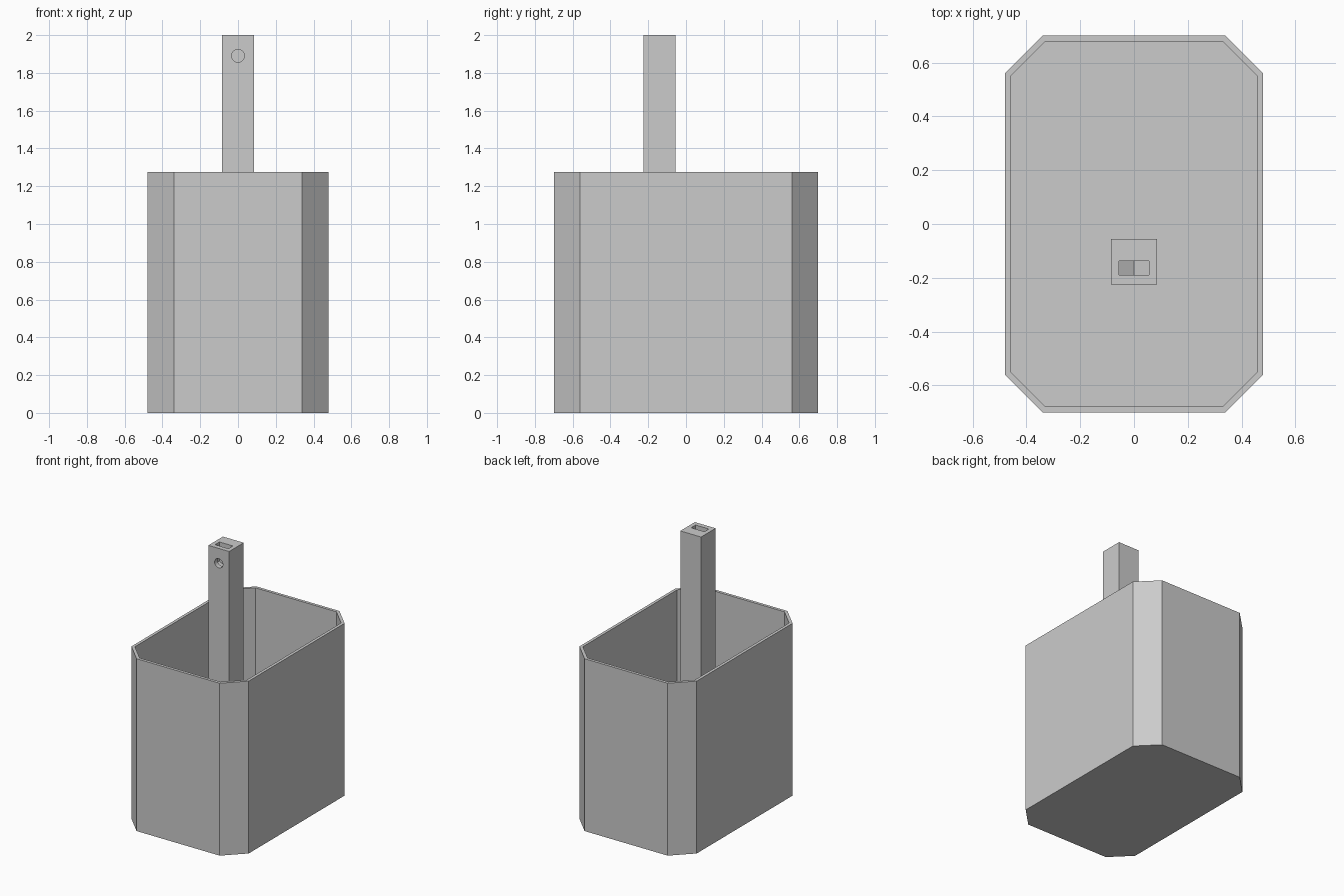
import bpy, bmesh, math
from mathutils import Vector

cube = bpy.data.objects.get("Cube")
if cube:
    bpy.data.objects.remove(cube, do_unlink=True)

gray = bpy.data.materials.new("plain gray")
gray.use_nodes = True
color = (0.6, 0.6, 0.6, 1)
gray.diffuse_color = color
gray.node_tree.nodes["Principled BSDF"].inputs["Base Color"].default_value = color

WALL = 0.022
HEIGHT = 1.275
HOLE_Z = 1.89


def make_object(name, bm):
    bmesh.ops.recalc_face_normals(bm, faces=bm.faces)
    mesh = bpy.data.meshes.new(name)
    bm.to_mesh(mesh)
    bm.free()
    mesh.materials.append(gray)
    obj = bpy.data.objects.new(name, mesh)
    bpy.context.collection.objects.link(obj)
    return obj


def extrude(bm, points, direction):
    """Extrude a closed outline into a solid; return its end face."""
    base = bm.faces.new([bm.verts.new(p) for p in points])
    start = base.copy()
    result = bmesh.ops.extrude_face_region(bm, geom=[start])
    bmesh.ops.translate(bm, vec=direction,
                        verts=[g for g in result["geom"] if isinstance(g, bmesh.types.BMVert)])
    if start.is_valid:
        bm.faces.remove(start)
    bmesh.ops.remove_doubles(bm, verts=bm.verts, dist=1e-5)
    return next(g for g in result["geom"] if isinstance(g, bmesh.types.BMFace))


def polygon_y(sides, radius, y, z):
    """Regular polygon facing along y with a corner at the bottom."""
    return [Vector((radius * math.sin(math.tau * i / sides), y,
                    z - radius * math.cos(math.tau * i / sides))) for i in range(sides)]


# Open tub: chamfered rectangle with a recessed interior
x, y, c = 0.48, 0.70, 0.14
outline = [(x, y - c), (x - c, y), (c - x, y), (-x, y - c),
           (-x, c - y), (c - x, -y), (x - c, -y), (x, c - y)]
bm = bmesh.new()
top = extrude(bm, [(px, py, 0) for px, py in outline], (0, 0, HEIGHT))
bmesh.ops.recalc_face_normals(bm, faces=bm.faces)
bmesh.ops.inset_region(bm, faces=[top], thickness=WALL, use_even_offset=True)
inner = bmesh.ops.extrude_face_region(bm, geom=[top])
bmesh.ops.translate(bm, vec=(0, 0, WALL - HEIGHT),
                    verts=[g for g in inner["geom"] if isinstance(g, bmesh.types.BMVert)])
if top.is_valid:
    bm.faces.remove(top)
make_object("tub", bm)

# Square post rising from the floor
half, post_y, foot = 0.085, -0.14, 0.012
bm = bmesh.new()
square = [(sx * half, post_y + sy * half, foot)
          for sx, sy in ((-1, -1), (1, -1), (1, 1), (-1, 1))]
extrude(bm, square, (0, 0, 2 - foot))
post = make_object("post", bm)

# Nut slot: hexagon pocket open to the top of the post
hexagon = polygon_y(6, 0.0635, -0.19, HOLE_Z)
pocket = [p.copy() for p in hexagon if p.z < HOLE_Z]
pocket.sort(key=lambda p: p.x)
width = pocket[-1].x
pocket += [Vector((width, -0.19, 2.1)), Vector((-width, -0.19, 2.1))]
bm = bmesh.new()
extrude(bm, pocket, (0, 0.052, 0))
slot_cutter = make_object("slot_cutter", bm)

# Round bolt hole from the front into the slot
bm = bmesh.new()
extrude(bm, polygon_y(32, 0.034, -0.3, HOLE_Z), (0, 0.2, 0))
hole_cutter = make_object("hole_cutter", bm)

for cutter in (slot_cutter, hole_cutter):
    cutter.hide_render = True
    cut = post.modifiers.new(cutter.name, "BOOLEAN")
    cut.operation = "DIFFERENCE"
    cut.solver = "EXACT"
    cut.object = cutter
    bpy.context.view_layer.objects.active = post
    bpy.ops.object.modifier_apply(modifier=cut.name)
    bpy.data.objects.remove(cutter, do_unlink=True)

# Smooth only the bore of the hole
bpy.ops.object.select_all(action="DESELECT")
post.select_set(True)
bpy.context.view_layer.objects.active = post
bpy.ops.object.shade_smooth_by_angle(angle=math.radians(25))
